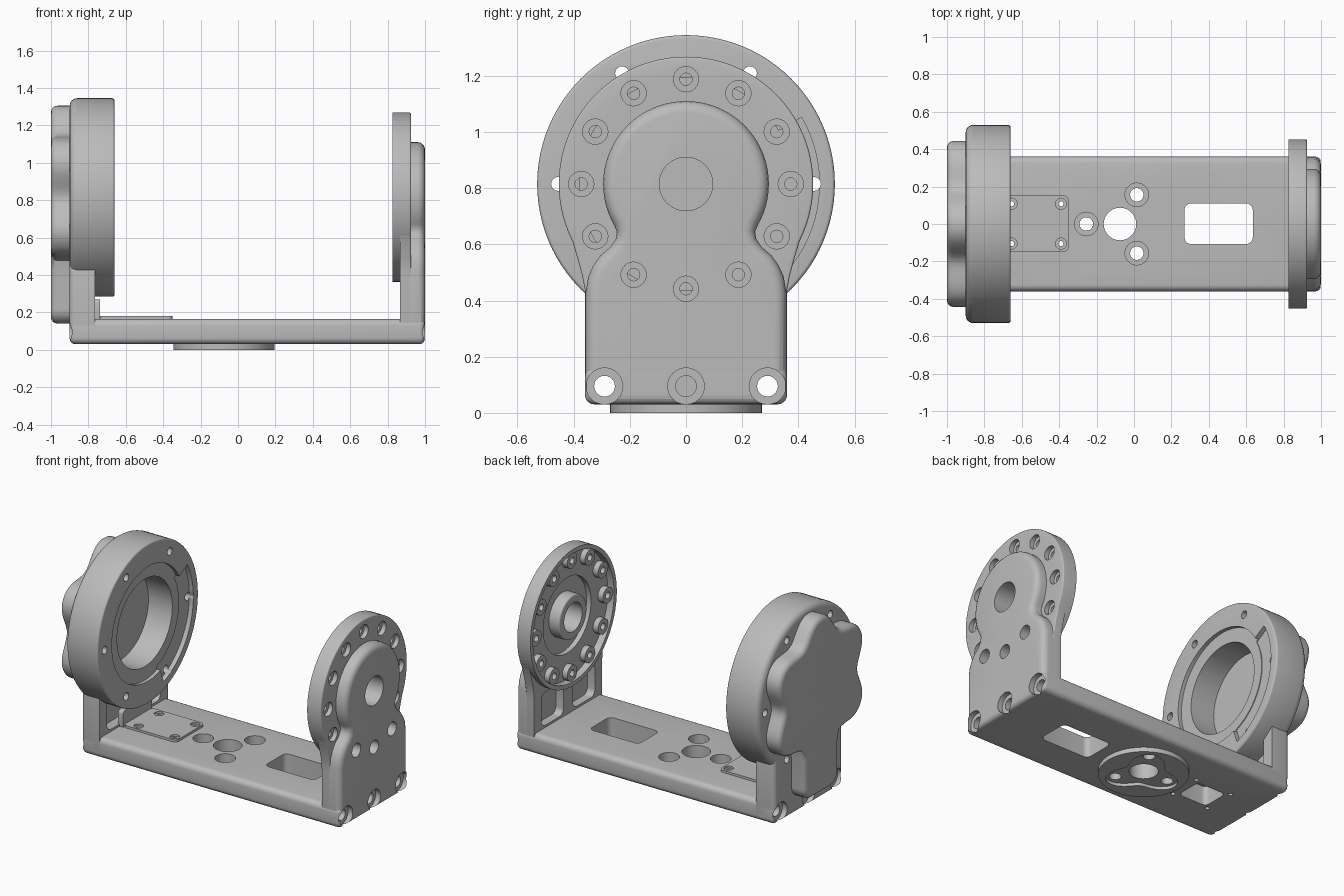
import bpy, bmesh
from math import sin, cos, pi, radians

cube = bpy.data.objects.get("Cube")
if cube:
    bpy.data.objects.remove(cube)

grey = bpy.data.materials.new("satin grey")
grey.use_nodes = True
grey.diffuse_color = (0.5, 0.5, 0.5, 1)
grey.node_tree.nodes["Principled BSDF"].inputs["Base Color"].default_value = (0.5, 0.5, 0.5, 1)

HUB = 0.815          # height of the swivel axis


def circle(r, u=0, v=0, n=32):
    return [(u + r * cos(2 * pi * i / n), v + r * sin(2 * pi * i / n)) for i in range(n)]


def arc(r, start, end, n, u=0, v=0):
    angles = [radians(start + (end - start) * i / n) for i in range(n + 1)]
    return [(u + r * cos(a), v + r * sin(a)) for a in angles]


def rounded(u0, u1, v0, v1, r):
    return (arc(r, 0, 90, 5, u1 - r, v1 - r) + arc(r, 90, 180, 5, u0 + r, v1 - r)
            + arc(r, 180, 270, 5, u0 + r, v0 + r) + arc(r, 270, 360, 5, u1 - r, v0 + r))


def mirrored(half):
    return half + [(-u, v) for u, v in reversed(half) if abs(u) > 1e-5]


def add_prism(bm, pts, a, b, axis="x", bevels=()):
    """Extrude a profile from a to b along an axis; bevels holds (end, width)."""
    place = (lambda u, v, t: (t, u, v)) if axis == "x" else (lambda u, v, t: (u, v, t))
    k = 0 if axis == "x" else 2
    part = bmesh.new()
    low = [part.verts.new(place(u, v, a)) for u, v in pts]
    high = [part.verts.new(place(u, v, b)) for u, v in pts]
    part.faces.new(low)
    part.faces.new(high)
    for i in range(len(pts)):
        j = (i + 1) % len(pts)
        part.faces.new((low[i], low[j], high[j], high[i]))
    bmesh.ops.recalc_face_normals(part, faces=part.faces)
    for end, width in bevels:
        rim = [e for e in part.edges if all(abs(w.co[k] - end) < 1e-5 for w in e.verts)]
        bmesh.ops.bevel(part, geom=rim, offset=width, segments=4, profile=0.5,
                        affect="EDGES", clamp_overlap=False)
    temp = bpy.data.meshes.new("temp")
    part.to_mesh(temp)
    part.free()
    bm.from_mesh(temp)
    bpy.data.meshes.remove(temp)


def build(name, *prisms):
    bm = bmesh.new()
    for p in prisms:
        add_prism(bm, *p)
    mesh = bpy.data.meshes.new(name)
    bm.to_mesh(mesh)
    bm.free()
    obj = bpy.data.objects.new(name, mesh)
    bpy.context.collection.objects.link(obj)
    mesh.materials.append(grey)
    return obj


def cut(targets, *prisms):
    cutter = build("cutter", *prisms)
    cutter.hide_render = True
    for t in targets:
        mod = t.modifiers.new("cut", "BOOLEAN")
        mod.operation, mod.solver, mod.object = "DIFFERENCE", "EXACT", cutter
        bpy.context.view_layer.objects.active = t
        bpy.ops.object.modifier_apply(modifier=mod.name)
    bpy.data.objects.remove(cutter)


def around(r, count):
    return [(r * cos(2 * pi * i / count), HUB + r * sin(2 * pi * i / count)) for i in range(count)]


# Base beam and mounting disc beneath it
base = build("base_beam", (rounded(-0.36, 0.36, 0.03, 0.165, 0.035), -0.9, 1, "x", [(-0.9, 0.03), (1, 0.03)]))
MID = -0.075
disc = build("mounting_disc", (circle(0.27, MID, 0, 64), 0, 0.05, "z"))

# Right arm: round flange plate plus keyhole-shaped outer boss
foot = arc(0.05, 0, -90, 5, 0.307, 0.08)
plate_half = arc(0.453, 90, -27, 30, 0, HUB) + [(0.385, 0.545), (0.37, 0.49), (0.36, 0.44), (0.357, 0.39)] + foot
boss_half = (arc(0.295, 90, -30, 24, 0, HUB) + [(0.246, 0.645), (0.25, 0.62), (0.27, 0.59), (0.305, 0.56),
             (0.33, 0.525), (0.348, 0.485), (0.357, 0.43)] + foot)
arm = build("flange_arm", (mirrored(plate_half), 0.865, 0.925, "x", [(0.925, 0.008)]))
boss = build("arm_boss", (mirrored(boss_half), 0.87, 1, "x", [(1, 0.04)]))
flange = build("flange_disc", (circle(0.453, 0, HUB, 96), 0.825, 0.925, "x", [(0.925, 0.008)]))

# Left arm, bearing ring and lobed cover
left_arm = build("ring_arm", (rounded(-0.36, 0.36, 0.03, 0.5, 0.05), -0.9, -0.765, "x", [(-0.9, 0.03)]))
ring = build("bearing_ring", (circle(0.53, 0, HUB, 96), -0.9, -0.66, "x", [(-0.9, 0.04), (-0.66, 0.012)]))
cover_half = []
for i in range(51):
    a = radians(90 - 3 * i)
    r = 0.49 - 0.1 * ((1 + cos(6 * a)) / 2) ** 1.2
    cover_half.append((r * cos(a), HUB + r * sin(a)))
cover_half += [(0.182, 0.42)] + arc(0.08, 0, -90, 6, 0.1, 0.22)
cover = build("rear_cover", (mirrored(cover_half), -1, -0.88, "x", [(-1, 0.035)]))

# Bearing bore, seat and curved cable slot
slot = arc(0.475, -70, 30, 24, 0, HUB) + arc(0.36, 30, -70, 24, 0, HUB)
cut([ring], (circle(0.29, 0, HUB, 64), -0.86, -0.6))
cut([ring], (circle(0.38, 0, HUB, 64), -0.685, -0.6))
cut([ring], (slot, -0.69, -0.6))
cut([ring, left_arm], *[(circle(0.025, u, v, 16), -1.1, -0.5) for u, v in around(0.455, 6)])

# Dish on the inner side of the flange, with a deeper centre
right_side = [arm, boss, flange]
cut(right_side, (circle(0.425, 0, HUB, 64), 0.8, 0.872))
cut(right_side, (circle(0.25, 0, HUB, 48), 0.8, 0.905))
tube = build("centre_tube", (circle(0.145, 0, HUB, 48), 0.828, 0.92, "x", [(0.828, 0.01)]))
lugs = build("screw_lugs", *[(circle(0.052, u, v, 24), 0.835, 0.88) for u, v in around(0.373, 12)])
right_side += [tube, lugs]
cut(right_side, (circle(0.095, 0, HUB, 48), 0.7, 1.1))

# Flange screw holes with counterbores
cut([arm, boss, flange], *[(circle(0.045, u, v, 24), 0.895, 1.1) for u, v in around(0.373, 12)])
cut([arm, boss, flange, lugs], *[(circle(0.022, u, v, 16), 0.7, 1.1) for u, v in around(0.373, 12)])

# Relief pockets on the inner faces of both arms
for side, x0, x1 in (([arm, boss], 0.8, 0.92), ([left_arm], -0.83, -0.7)):
    cut(side, *[(rounded(min(s * 0.05, s * 0.28), max(s * 0.05, s * 0.28), 0.18, 0.4, 0.04), x0, x1)
                for s in (-1, 1)])

# Screw holes along the beam, countersunk at both ends
frame = [base, arm, boss, left_arm]
cut(frame, *[(circle(0.065, y, 0.095), a, b) for y in (-0.29, 0, 0.29) for a, b in ((0.965, 1.1), (-1.1, -0.865))])
cut(frame, *[(circle(0.037, y, 0.095, 24), -1.1, 1.1) for y in (-0.29, 0.29)])
cut(frame, (circle(0.037, 0, 0.095, 24), 0.9, 1.1))

# Window, cable opening, centre bore and three mounting screws
cut([base], (rounded(0.27, 0.635, -0.107, 0.11, 0.035), -0.1, 0.4, "z"),
    (rounded(-0.63, -0.42, -0.09, 0.09, 0.03), -0.1, 0.4, "z"))
mounts = [(MID + 0.18 * cos(a), 0.18 * sin(a)) for a in (pi, pi / 3, -pi / 3)]
trefoil = []
for i in range(72):
    a = 2 * pi * i / 72
    r = 0.185 - 0.05 * cos(3 * a)
    trefoil.append((MID + r * cos(a), r * sin(a)))
cut([disc], (trefoil, -0.1, 0.02, "z"))
cut([base], *[(circle(0.063, x, y), 0.1, 0.3, "z") for x, y in mounts])
cut([base, disc], (circle(0.087, MID, 0, 48), -0.1, 0.4, "z"),
    *[(circle(0.036, x, y, 24), -0.1, 0.4, "z") for x, y in mounts])

# Access plate with corner screws and its upright tab
access = build("access_plate", (rounded(-0.74, -0.35, -0.147, 0.152, 0.025), 0.155, 0.18, "z"))
tab = build("plate_tab", (rounded(-0.15, 0.15, 0.15, 0.27, 0.02), -0.775, -0.738))
screws = [(x, y) for x in (-0.655, -0.39) for y in (-0.105, 0.108)]
cut([access, base], *[(circle(0.03, x, y, 20), 0.168, 0.3, "z") for x, y in screws])
cut([access, base], *[(circle(0.014, x, y, 12), -0.1, 0.3, "z") for x, y in screws])

# Smooth shading with crisp edges
parts = [base, disc, arm, boss, flange, left_arm, ring, cover, tube, lugs, access, tab]
bpy.ops.object.select_all(action="DESELECT")
for p in parts:
    p.select_set(True)
bpy.context.view_layer.objects.active = base
bpy.ops.object.shade_smooth_by_angle(angle=radians(32))
